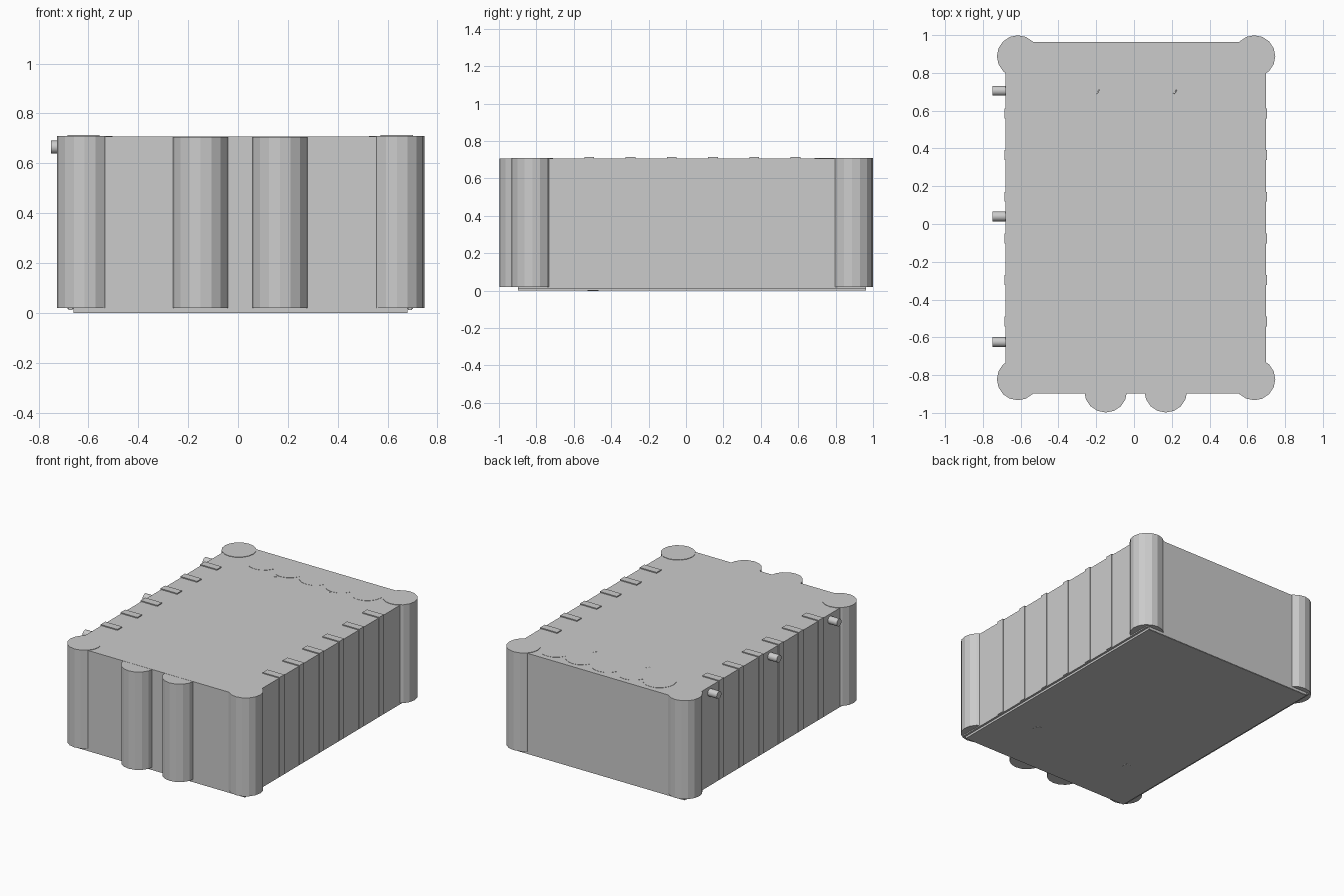
import bpy, math
from mathutils import Vector

if "Cube" in bpy.data.objects:
    bpy.data.objects.remove(bpy.data.objects["Cube"])


def box(name, lo, hi):
    lo, hi = Vector(lo), Vector(hi)
    bpy.ops.mesh.primitive_cube_add(size=1, location=(lo + hi) / 2)
    o = bpy.context.object
    o.name = name
    o.scale = hi - lo
    bpy.ops.object.transform_apply(location=False, rotation=False, scale=True)
    return o


def column(name, x, y, r, z0, z1, sides=16):
    bpy.ops.mesh.primitive_cylinder_add(vertices=sides, radius=r, depth=z1 - z0,
                                        location=(x, y, (z0 + z1) / 2))
    bpy.context.object.name = name


def hook(name, x, y, z, r, a0, a1):
    # short bent wire lying just proud of a slab
    cu = bpy.data.curves.new(name, 'CURVE')
    cu.dimensions = '3D'
    cu.bevel_depth = 0.004
    cu.bevel_resolution = 1
    sp = cu.splines.new('POLY')
    sp.points.add(6)
    for i, p in enumerate(sp.points):
        a = math.radians(a0 + (a1 - a0) * i / 6)
        p.co = (x + r * math.cos(a), y + r * math.sin(a), z, 1)
    bpy.context.collection.objects.link(bpy.data.objects.new(name, cu))


# room shell: floor, ceiling and four thin walls
L, R, F, B, TOP, T = -0.68, 0.698, -0.897, 0.963, 0.707, 0.015
box("floor", (-0.66, F + 0.003, 0), (0.68, B - 0.003, 0.02))
box("ceiling", (L, F, TOP - 0.02), (R, B, TOP))
box("left_wall", (L, F, 0.012), (L + T, B, TOP - 0.02))
box("right_wall", (R - T, F, 0.012), (R, B, TOP - 0.02))
box("front_wall", (-0.66, F, 0.002), (0.68, F + T, TOP - 0.02))
box("back_wall", (-0.66, B - T, 0.002), (0.68, B, TOP - 0.02))

# corner columns
for x in (-0.615, 0.637):
    for y in (-0.822, 0.888):
        column("corner_column", x, y, 0.111, 0.02, 0.71)

# twin columns in front
for x in (-0.15, 0.168):
    column("front_column", x, -0.885, 0.113, 0.02, 0.706)

# row of columns inside the back wall
for i in range(5):
    column("inner_column", -0.37 + 0.2 * i, 0.82, 0.108, 0.02, 0.7085)

# pilasters along both side walls
for i in range(6):
    y = -0.517 + 0.2205 * i
    box("left_pilaster", (-0.685, y - 0.026, 0.016), (-0.555, y + 0.026, 0.714))
    box("right_pilaster", (0.572, y - 0.026, 0.016), (0.703, y + 0.026, 0.714))

# pegs on the left side
for y in (-0.625, 0.04, 0.705):
    bpy.ops.mesh.primitive_cylinder_add(vertices=16, radius=0.026, depth=0.09,
                                        location=(-0.705, y, 0.665),
                                        rotation=(0, math.pi / 2, 0))
    bpy.context.object.name = "side_peg"
    bpy.ops.object.shade_smooth_by_angle()

# small hooks showing through ceiling and floor
for x in (-0.22, 0.19):
    hook("ceiling_hook", x, 0.72, TOP - 0.002, 0.036, -60, 60)
for x in (-0.36, 0.40):
    hook("floor_hook", x, -0.50, 0.003, 0.03, -60, 120)
